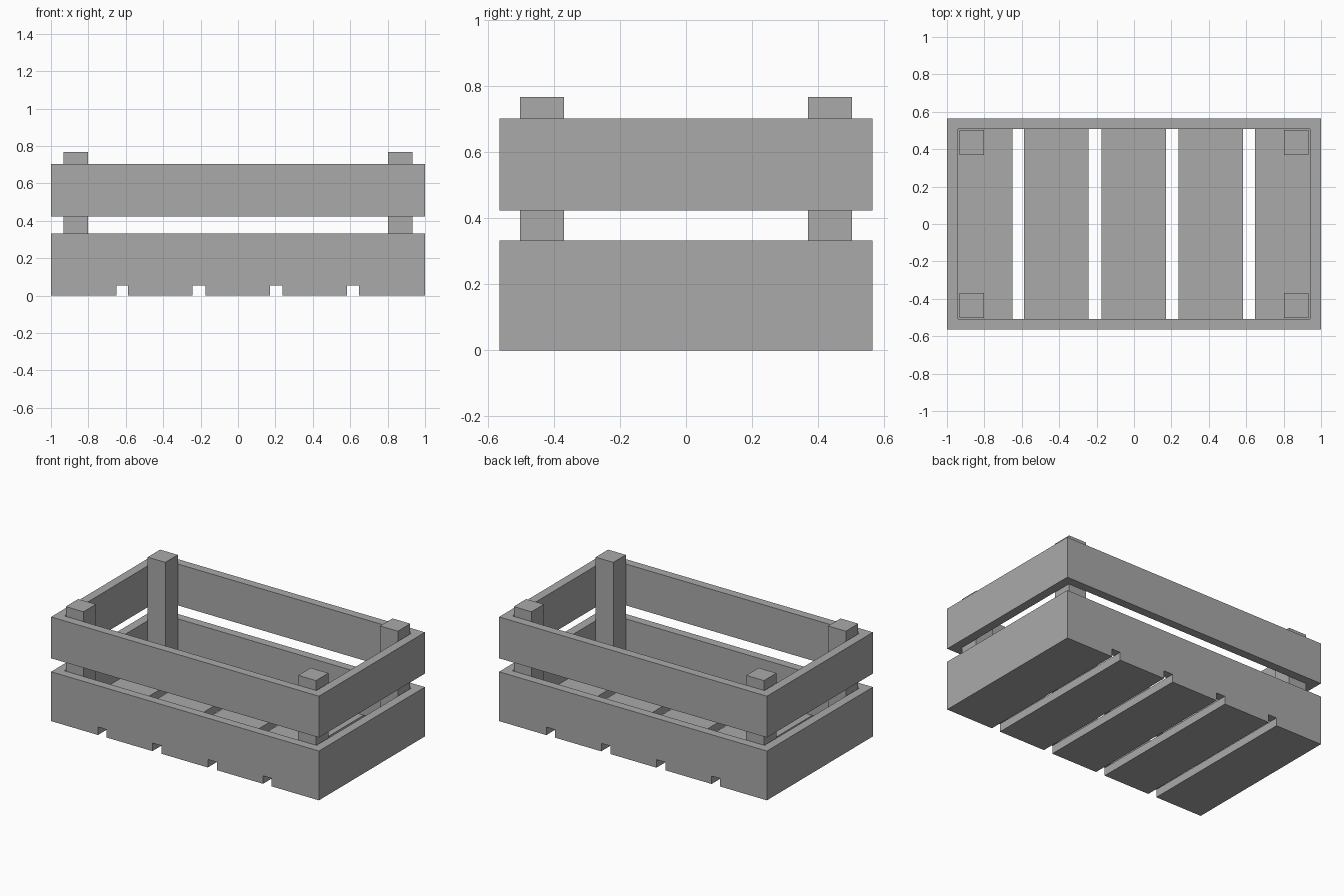
import bpy
import bmesh

cube = bpy.data.objects.get("Cube")
if cube:
    bpy.data.objects.remove(cube, do_unlink=True)

# Single grey finish
grey = bpy.data.materials.new("plain grey")
grey.use_nodes = True
colour = (0.4, 0.4, 0.4, 1)
grey.diffuse_color = colour
grey.node_tree.nodes["Principled BSDF"].inputs["Base Color"].default_value = colour

HALF_X, HALF_Y = 1.0, 0.565
INNER_X, INNER_Y = 0.94, 0.507
FLOOR = 0.054


def add_object(name, bm):
    bmesh.ops.recalc_face_normals(bm, faces=bm.faces)
    mesh = bpy.data.meshes.new(name)
    bm.to_mesh(mesh)
    bm.free()
    mesh.materials.append(grey)
    bpy.context.collection.objects.link(bpy.data.objects.new(name, mesh))


def box(name, x0, x1, y0, y1, z0, z1):
    bm = bmesh.new()
    bmesh.ops.create_cube(bm, size=1)
    for v in bm.verts:
        v.co.x = x1 if v.co.x > 0 else x0
        v.co.y = y1 if v.co.y > 0 else y0
        v.co.z = z1 if v.co.z > 0 else z0
    add_object(name, bm)


def board_frame(name, z0, z1):
    """Four boards joined into one open rectangular ring."""
    bm = bmesh.new()
    corners = [(-1, -1), (1, -1), (1, 1), (-1, 1)]

    def loop(hx, hy, z):
        return [bm.verts.new((sx * hx, sy * hy, z)) for sx, sy in corners]

    loops = [loop(HALF_X, HALF_Y, z0), loop(HALF_X, HALF_Y, z1),
             loop(INNER_X, INNER_Y, z1), loop(INNER_X, INNER_Y, z0)]
    for a, b in zip(loops, loops[1:] + loops[:1]):
        for i in range(4):
            j = (i + 1) % 4
            bm.faces.new((a[i], a[j], b[j], b[i]))
    add_object(name, bm)


# Floor slats with gaps between them
slats = [(-1, -0.65), (-0.587, -0.243), (-0.175, 0.17), (0.237, 0.583), (0.647, 1)]
for i, (x0, x1) in enumerate(slats):
    box(f"floor_slat_{i + 1}", x0, x1, -HALF_Y, HALF_Y, 0, FLOOR)

# Two rings of side boards
board_frame("lower_side_boards", FLOOR, 0.333)
board_frame("upper_side_boards", 0.424, 0.703)

# Corner posts standing on the floor
for sx, side in ((-1, "right"), (1, "left")):
    for sy, end in ((-1, "front"), (1, "back")):
        xs = sorted((sx * 0.802, sx * 0.934))
        ys = sorted((sy * 0.37, sy * 0.503))
        box(f"{end}_{side}_post", *xs, *ys, FLOOR, 0.767)
